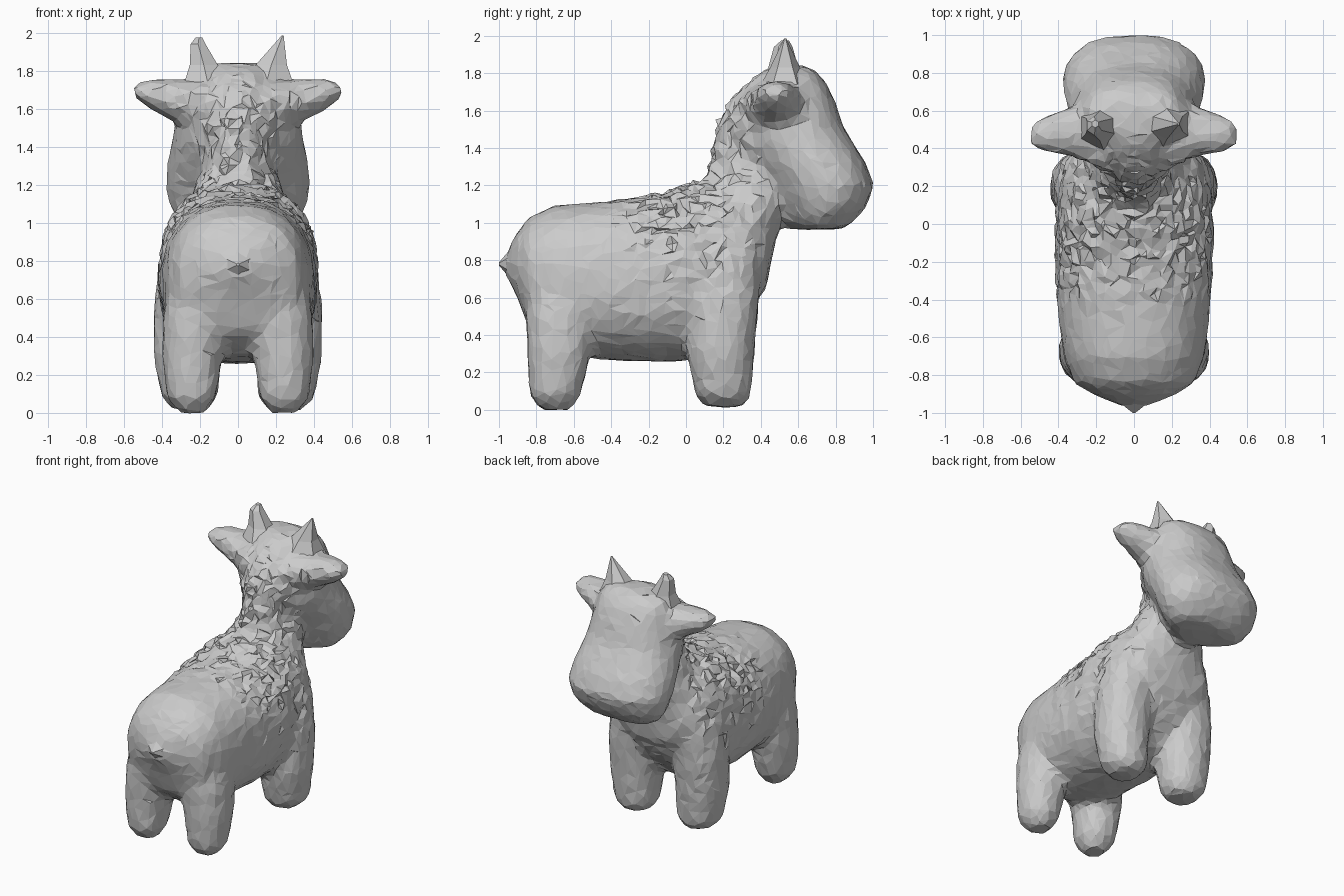
import bpy, bmesh, math, random
from mathutils import Vector

if "Cube" in bpy.data.objects:
    bpy.data.objects.remove(bpy.data.objects["Cube"])

random.seed(4)


def loft(bm, rings, axis, sides=20, power=2.4, taper=0.0, flip=1):
    """Skin closed superellipse rings: (centre, radius_a, radius_b)."""
    loops = []
    for c, ra, rb in rings:
        loop = []
        for i in range(sides):
            t = 2 * math.pi * (i + 0.5) / sides
            ca, sa = math.cos(t), math.sin(t)
            a = math.copysign(abs(ca) ** (2 / power), ca)
            b = math.copysign(abs(sa) ** (2 / power), sa)
            if b < 0:
                a *= 1 + taper * b
            a, b = a * ra, b * rb
            off = {'X': (0, a, b), 'Y': (a, 0, b), 'Z': (a, b, 0)}[axis]
            p = Vector(c) + Vector(off)
            p.x *= flip
            loop.append(bm.verts.new(p))
        loops.append(loop)
    faces = [bm.faces.new(loops[0]), bm.faces.new(loops[-1])]
    for l0, l1 in zip(loops, loops[1:]):
        for i in range(sides):
            j = (i + 1) % sides
            faces.append(bm.faces.new((l0[i], l0[j], l1[j], l1[i])))
    bmesh.ops.recalc_face_normals(bm, faces=faces)


def make_object(name, bm):
    me = bpy.data.meshes.new(name)
    bm.to_mesh(me)
    bm.free()
    ob = bpy.data.objects.new(name, me)
    bpy.context.collection.objects.link(ob)
    return ob


def apply_modifiers(ob):
    deps = bpy.context.evaluated_depsgraph_get()
    me = bpy.data.meshes.new_from_object(ob.evaluated_get(deps))
    ob.modifiers.clear()
    ob.data = me


def crumple(me, base, amount):
    """Jitter everything a little and the wool of shoulders, back and nape more."""
    for v in me.vertices:
        x, y, z = v.co
        back = max(0, 1 - ((y + .02) / .45) ** 2) * min(1, max(0, (z - .4) / .65))
        nape = max(0, 1 - ((y - .25) / .2) ** 2) * (z > 1.15) * max(0, 1 - abs(x) / .3)
        k = base + amount * max(back, .6 * nape)
        v.co += Vector([random.uniform(-k, k) for _ in range(3)])


bm = bmesh.new()

# torso: y, bottom z, top z, half width
torso = [(-.965, .72, .82, .06), (-.91, .62, .94, .20), (-.84, .43, 1.03, .32),
         (-.7, .31, 1.095, .375), (-.5, .27, 1.11, .40), (-.2, .255, 1.14, .42),
         (0, .26, 1.20, .42), (.2, .33, 1.22, .40), (.34, .50, 1.15, .36),
         (.44, .68, 1.03, .25)]
loft(bm, [((0, y, (lo + hi) / 2), w, (hi - lo) / 2) for y, lo, hi, w in torso], 'Y', 24, 2.3)

# neck: z, back y, front y, half width
neck = [(.75, .0, .45, .33), (1.0, .0, .50, .31), (1.2, .08, .55, .23),
        (1.32, .13, .6, .17), (1.5, .16, .6, .15)]
loft(bm, [((0, (a + b) / 2, z), w, (b - a) / 2) for z, a, b, w in neck], 'Z', taper=.25)

# head with muzzle: z, back y, front y, half width
head = [(.965, .56, .84, .25), (1.0, .50, .89, .30), (1.08, .45, .96, .365), (1.2, .37, 1.005, .39),
        (1.32, .27, .96, .375), (1.42, .19, .90, .355), (1.52, .165, .84, .335),
        (1.64, .22, .80, .31), (1.74, .31, .755, .28), (1.80, .39, .71, .25),
        (1.84, .47, .63, .18)]
loft(bm, [((0, (a + b) / 2, z), w, (b - a) / 2) for z, a, b, w in head], 'Z', 24, 2.6, .6)

# legs: z, x, y, radius x, radius y
front_leg = [(.015, .25, .2, .09, .10), (.08, .255, .2, .15, .15), (.3, .265, .185, .18, .18),
             (.55, .26, .2, .185, .19), (.8, .24, .2, .175, .2), (.97, .2, .2, .14, .17)]
rear_leg = [(.0, .24, -.7, .07, .08), (.08, .245, -.7, .13, .14), (.3, .24, -.68, .16, .17),
            (.5, .215, -.67, .18, .19), (.72, .2, -.64, .16, .19)]
# ear: x, y, z, radius y, radius z
ear = [(.15, .46, 1.62, .19, .13), (.32, .49, 1.64, .14, .12),
       (.45, .48, 1.675, .105, .085), (.525, .475, 1.69, .08, .05), (.55, .46, 1.695, .04, .03)]
for side in (1, -1):
    for leg in (front_leg, rear_leg):
        loft(bm, [((x, y, z), rx, ry) for z, x, y, rx, ry in leg], 'Z', 16, 2.2, flip=side)
    loft(bm, [((x, y, z), ry, rz) for x, y, z, ry, rz in ear], 'X', 10, 2, flip=side)

# fuse the parts into one faceted skin
body = make_object("animal_body", bm)
mod = body.modifiers.new("fuse", 'REMESH')
mod.mode, mod.voxel_size = 'VOXEL', .03
mod = body.modifiers.new("soften", 'SMOOTH')
mod.factor, mod.iterations = .5, 5
apply_modifiers(body)
crumple(body.data, .0025, .010)
mod = body.modifiers.new("facet", 'DECIMATE')
mod.ratio = .21
apply_modifiers(body)
crumple(body.data, .002, .010)
body.data.polygons.foreach_set("use_smooth", [False] * len(body.data.polygons))

# horns: right one pointed, left one blunt
for name, rings in (
        ("right_horn", [((.15, .53, 1.74), .16, .13), ((.175, .53, 1.83), .095, .08),
                        ((.235, .53, 1.985), .006, .006)]),
        ("left_horn", [((-.16, .51, 1.74), .14, .12), ((-.18, .52, 1.83), .085, .08),
                       ((-.21, .52, 1.94), .045, .05), ((-.205, .53, 1.975), .02, .02)])):
    bm = bmesh.new()
    loft(bm, rings, 'Z', 6, 2)
    make_object(name, bm)

# stubby tail
bm = bmesh.new()
loft(bm, [((0, -.86, .79), .2, .15), ((0, -.93, .78), .11, .09), ((0, -1.0, .78), .008, .008)], 'Y', 6, 2)
make_object("tail", bm)
